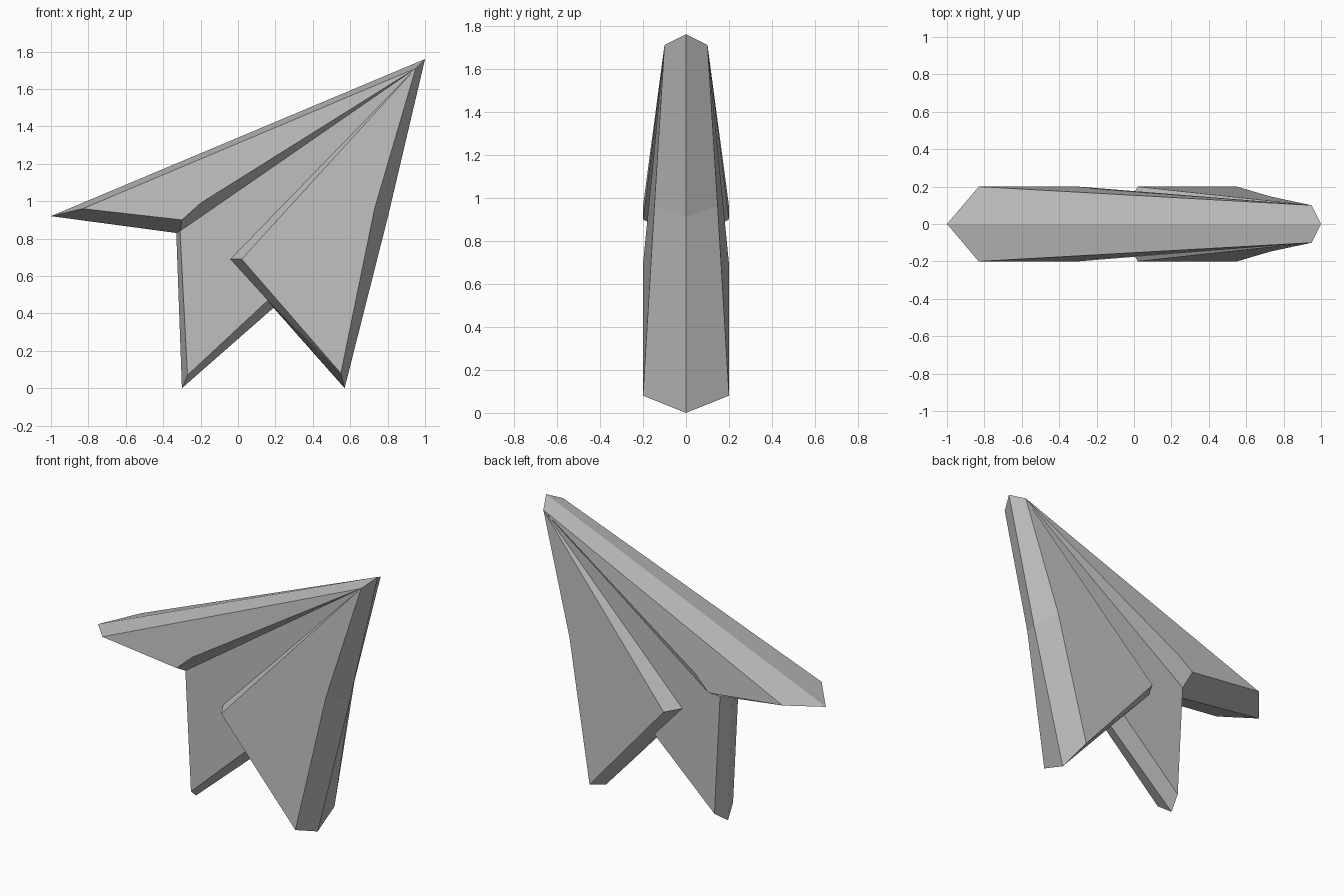
import bpy, bmesh
from mathutils import Vector

cube = bpy.data.objects.get("Cube")
if cube:
    bpy.data.objects.remove(cube, do_unlink=True)

# Single paper colour
paper = bpy.data.materials.new("paper_grey")
paper.use_nodes = True
GREY = (0.52, 0.52, 0.52, 1)
paper.diffuse_color = GREY
paper.node_tree.nodes["Principled BSDF"].inputs["Base Color"].default_value = GREY

# Corners of one half: x, half depth, z
P = {
    "nose": (1.0, 0, 1.76), "nose_side": (.95, .1, 1.71),
    # far wing
    "wing_end": (-1, 0, .92), "wing_end_side": (-.83, .2, .96),
    "wing_inner": (-.30, .2, .90), "wing_bend": (-.20, .187, .99),
    # middle keel
    "keel_top": (-.33, 0, .83), "keel_top_side": (-.31, .095, .84),
    "keel_foot": (-.30, 0, 0), "keel_foot_side": (-.27, .095, .07),
    "notch": (.19, 0, .43), "notch_side": (.16, .095, .47),
    # near wing
    "near_root": (-.04, .095, .69), "near_corner": (.02, .2, .69),
    "near_foot": (.57, 0, 0), "near_foot_side": (.55, .2, .08),
    "near_bend": (.80, 0, .91), "near_bend_side": (.73, .147, .96),
}


def folded_part(name, inside, faces):
    """Make one folded panel, mirrored front to back, facing away from inside."""
    bm = bmesh.new()
    inside = Vector(inside)
    for sign in (-1, 1):
        verts = {}
        for face in faces:
            for key in face.split():
                if key not in verts:
                    x, y, z = P[key]
                    verts[key] = bm.verts.new((x, sign * y, z))
            bm.faces.new([verts[key] for key in face.split()])
    bmesh.ops.remove_doubles(bm, verts=bm.verts, dist=0.0005)
    for f in bm.faces:
        f.normal_update()
        if f.normal.dot(f.calc_center_median() - inside) < 0:
            f.normal_flip()
    mesh = bpy.data.meshes.new(name)
    bm.to_mesh(mesh)
    bm.free()
    mesh.materials.append(paper)
    obj = bpy.data.objects.new(name, mesh)
    bpy.context.collection.objects.link(obj)


# Far wing: top edge, side, inner fold, tail edge
folded_part("far_wing", (-.3, 0, 1.05), [
    "nose wing_end wing_end_side nose_side",
    "wing_end_side wing_inner wing_bend nose_side",
    "wing_inner keel_top_side nose_side wing_bend",
    "wing_end keel_top keel_top_side wing_inner wing_end_side",
])

# Keel: side, tail edge, lower edge
folded_part("keel", (0, 0, .7), [
    "keel_top_side keel_foot_side notch_side near_root nose_side",
    "keel_top keel_foot keel_foot_side keel_top_side",
    "keel_foot notch notch_side keel_foot_side",
])

# Near wing: inner fold, side, leading edge in two facets, tail edge
folded_part("near_wing", (.5, 0, .8), [
    "near_root near_corner nose_side",
    "near_corner near_foot_side near_bend_side nose_side",
    "nose nose_side near_bend_side near_bend",
    "near_bend near_bend_side near_foot_side near_foot",
    "near_root notch_side near_foot_side near_corner",
    "notch_side notch near_foot near_foot_side",
])
